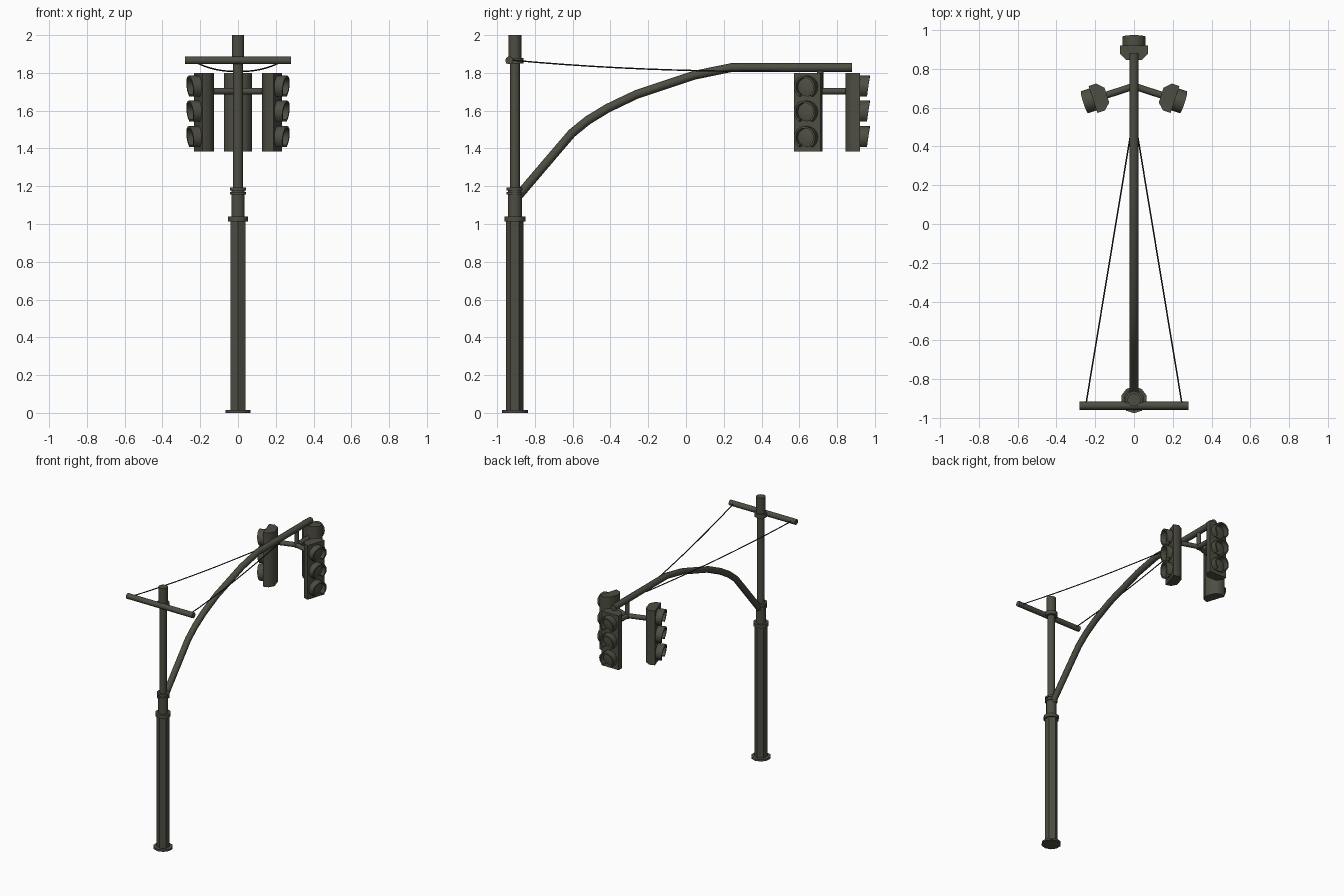
import bpy, bmesh, math
from mathutils import Matrix, Vector

if "Cube" in bpy.data.objects:
    bpy.data.objects.remove(bpy.data.objects["Cube"])

PY = -0.906          # pole position
HUB = (0, 0.71)      # bracket hub position


def material(name, rgb):
    m = bpy.data.materials.new(name)
    m.diffuse_color = (*rgb, 1)
    m.use_nodes = True
    m.node_tree.nodes["Principled BSDF"].inputs["Base Color"].default_value = m.diffuse_color
    return m


METAL = material("dark olive metal", (0.075, 0.075, 0.056))
CABLE = material("black cable", (0.022, 0.022, 0.02))


def finish(name, bm, mat=METAL, matrix=Matrix()):
    bmesh.ops.recalc_face_normals(bm, faces=bm.faces)
    for f in bm.faces:
        f.smooth = True
    for e in bm.edges:
        e.smooth = e.is_manifold and e.calc_face_angle(0) < math.radians(50 if mat else 30)
    me = bpy.data.meshes.new(name)
    bm.to_mesh(me)
    bm.free()
    me.materials.append(mat)
    ob = bpy.data.objects.new(name, me)
    ob.matrix_world = matrix
    bpy.context.collection.objects.link(ob)
    return ob


def bridge(bm, rings, closed=False):
    """Skin a list of closed rings of points."""
    vs = [[bm.verts.new(p) for p in r] for r in rings]
    n = len(vs[0])
    for a, b in zip(vs, vs[1:]):
        for i in range(n):
            bm.faces.new((a[i], a[(i + 1) % n], b[(i + 1) % n], b[i]))
    bm.faces.new(vs[0])
    bm.faces.new(vs[-1])


def tube(name, pts, r, sides=10, mat=METAL):
    pts = [Vector(p) for p in pts]
    rings = []
    for i, p in enumerate(pts):
        t = (pts[min(i + 1, len(pts) - 1)] - pts[max(i - 1, 0)]).normalized()
        u = t.cross(Vector((1, 0, 0)) if abs(t.x) < 0.8 else Vector((0, 0, 1))).normalized()
        w = t.cross(u)
        rings.append([p + r * (u * math.cos(a) + w * math.sin(a))
                      for a in (2 * math.pi * k / sides for k in range(sides))])
    bm = bmesh.new()
    bridge(bm, rings)
    return finish(name, bm, mat)


def post(name, z0, z1, r, sides=10):
    return tube(name, [(0, PY, z0), (0, PY, z1)], r, sides)


# pole sections and collars
post("base_flange", 0, 0.014, 0.069)
post("lower_pole", 0.01, 1.02, 0.046, 6)
post("lower_collar", 1.013, 1.039, 0.055)
post("middle_pole", 1.03, 1.17, 0.037)
for i, z in enumerate((1.155, 1.178)):
    post(f"arm_collar_{i}", z, z + 0.014, 0.045)
post("collar_core", 1.15, 1.19, 0.037)
post("upper_pole", 1.18, 1.88, 0.027)
post("top_collar", 1.85, 1.88, 0.046)
post("top_cap", 1.87, 2.0, 0.034)
tube("crossbar", [(-0.28, PY - 0.03, 1.866), (0.28, PY - 0.03, 1.866)], 0.021)

# curved mast arm
tube("mast_arm", [(0, y, z) for y, z in (
    (-0.885, 1.152), (-0.70, 1.369), (-0.605, 1.48), (-0.52, 1.549), (-0.415, 1.613),
    (-0.26, 1.687), (0.045, 1.788), (0.24, 1.828), (0.88, 1.828))], 0.0235, 8)

# sagging stay cables
for side, s in (("left", -1), ("right", 1)):
    pts = []
    for k in range(11):
        t = k / 10
        pts.append((s * (0.247 - 0.235 * t), -0.925 + 1.42 * t,
                    1.868 - 0.06 * (1 - (1 - t) ** 2.2)))
    tube(f"stay_cable_{side}", pts, 0.004, 5, CABLE)

# bracket hanger
tube("bracket_hanger", [(*HUB, 1.685), (*HUB, 1.82)], 0.017)


def signal(name, angle, d):
    """Signal head facing outward from the hub; local x points outward."""
    m = Matrix.Translation((*HUB, 0)) @ Matrix.Rotation(math.radians(angle), 4, 'Z')
    # bracket arm
    tube(name + "_bracket", [m @ Vector((0, 0, 1.703)), m @ Vector((d + 0.01, 0, 1.703))], 0.018)
    # housing with a chamfered back
    prof = [(d, -0.04), (d + 0.034, -0.073), (d + 0.075, -0.073),
            (d + 0.075, 0.073), (d + 0.034, 0.073), (d, 0.04)]
    bm = bmesh.new()
    bridge(bm, [[(x, y, z) for x, y in prof] for z in (1.385, 1.80)])
    for e in bm.edges:
        e.smooth = False
    finish(name + "_housing", bm, METAL, m)
    f = d + 0.073
    for i, z in enumerate((1.725, 1.593, 1.458)):
        # round lens
        bm = bmesh.new()
        bridge(bm, [[(x, r * math.cos(a), z + r * math.sin(a))
                     for a in (2 * math.pi * k / 16 for k in range(16))]
                    for x, r in ((f, 0.05), (f + 0.01, 0.05), (f + 0.016, 0.03))])
        finish(f"{name}_lens_{i}", bm, METAL, m)
        # visor hood, open at the bottom
        bm = bmesh.new()
        rings = []
        for k in range(15):
            a = math.radians(-55 + 290 * k / 14)
            depth = 0.047 + 0.008 * math.sin(a)
            rings.append([(x, r * math.cos(a), z + r * math.sin(a)) for x, r in (
                (f, 0.06), (f + depth, 0.06), (f + depth, 0.049), (f, 0.049))])
        bridge(bm, rings)
        finish(f"{name}_visor_{i}", bm, METAL, m)


signal("end_signal", 90, 0.135)
signal("right_signal", -18, 0.147)
signal("left_signal", 198, 0.147)
